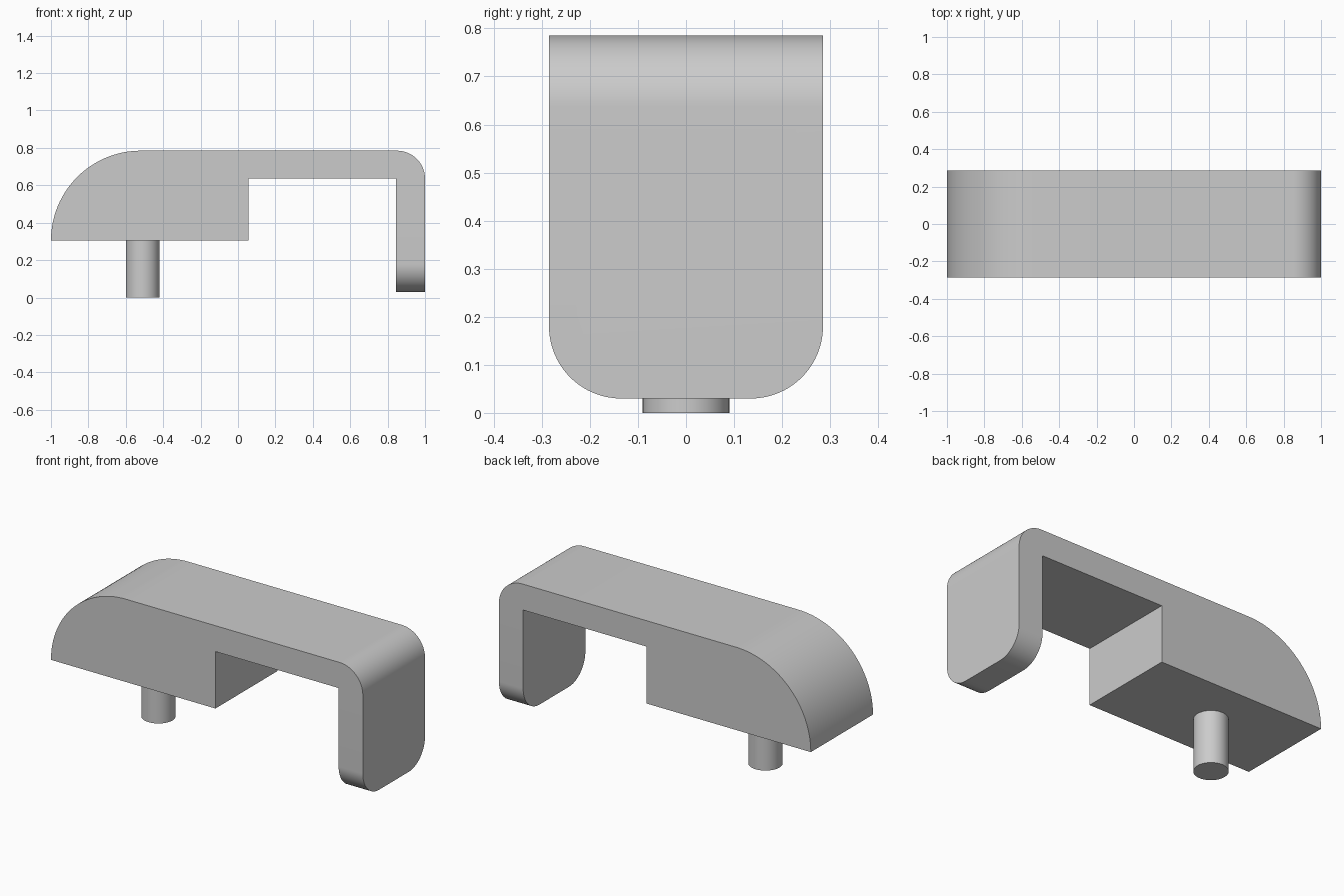
import bpy, bmesh
from math import sin, cos, pi, radians
from mathutils import Vector

cube = bpy.data.objects.get("Cube")
if cube:
    bpy.data.objects.remove(cube, do_unlink=True)

HALF_WIDTH = 0.285
TOP, LEDGE, BASE, TIP = 0.785, 0.635, 0.305, 0.03

grey = bpy.data.materials.new("plain grey")
grey.use_nodes = True
grey.diffuse_color = (0.6, 0.6, 0.6, 1)
grey.node_tree.nodes["Principled BSDF"].inputs["Base Color"].default_value = (0.6, 0.6, 0.6, 1)


def finish(obj):
    obj.data.materials.clear()
    obj.data.materials.append(grey)
    bpy.ops.object.select_all(action='DESELECT')
    obj.select_set(True)
    bpy.context.view_layer.objects.active = obj
    bpy.ops.object.shade_smooth_by_angle(angle=radians(30))


def arc(cx, cz, r, start, end, steps):
    angles = [start + (end - start) * i / steps for i in range(steps + 1)]
    return [(cx + r * cos(a), cz + r * sin(a)) for a in angles]


# Clip body: side profile with a large nose curve and a small heel curve
profile = arc(-0.52, BASE, 0.48, pi, pi / 2, 32)
profile += arc(0.85, LEDGE, 0.15, pi / 2, 0, 20)
profile += [(1, TIP), (0.845, TIP), (0.845, LEDGE), (0.055, LEDGE), (0.055, BASE)]

bm = bmesh.new()
side = bm.faces.new([bm.verts.new((x, -HALF_WIDTH, z)) for x, z in profile])
extruded = bmesh.ops.extrude_face_region(bm, geom=[side])["geom"]
bmesh.ops.translate(bm, vec=Vector((0, 2 * HALF_WIDTH, 0)),
                    verts=[v for v in extruded if isinstance(v, bmesh.types.BMVert)])
bmesh.ops.recalc_face_normals(bm, faces=bm.faces)

# Rounded lower corners of the hanging leg
corners = [e for e in bm.edges
           if all(v.co.z < TIP + 0.01 for v in e.verts)
           and abs(e.verts[0].co.y - e.verts[1].co.y) < 0.01]
bmesh.ops.bevel(bm, geom=corners, offset=0.15, segments=20, profile=0.5,
                affect='EDGES', clamp_overlap=False)
mesh = bpy.data.meshes.new("clip_body")
bm.to_mesh(mesh)
bm.free()
body = bpy.data.objects.new("clip_body", mesh)
bpy.context.collection.objects.link(body)
finish(body)

# Round pin under the nose block
bpy.ops.mesh.primitive_cylinder_add(vertices=48, radius=0.09, depth=BASE,
                                    location=(-0.51, 0, BASE / 2))
pin = bpy.context.object
pin.name = "locating_pin"
finish(pin)
